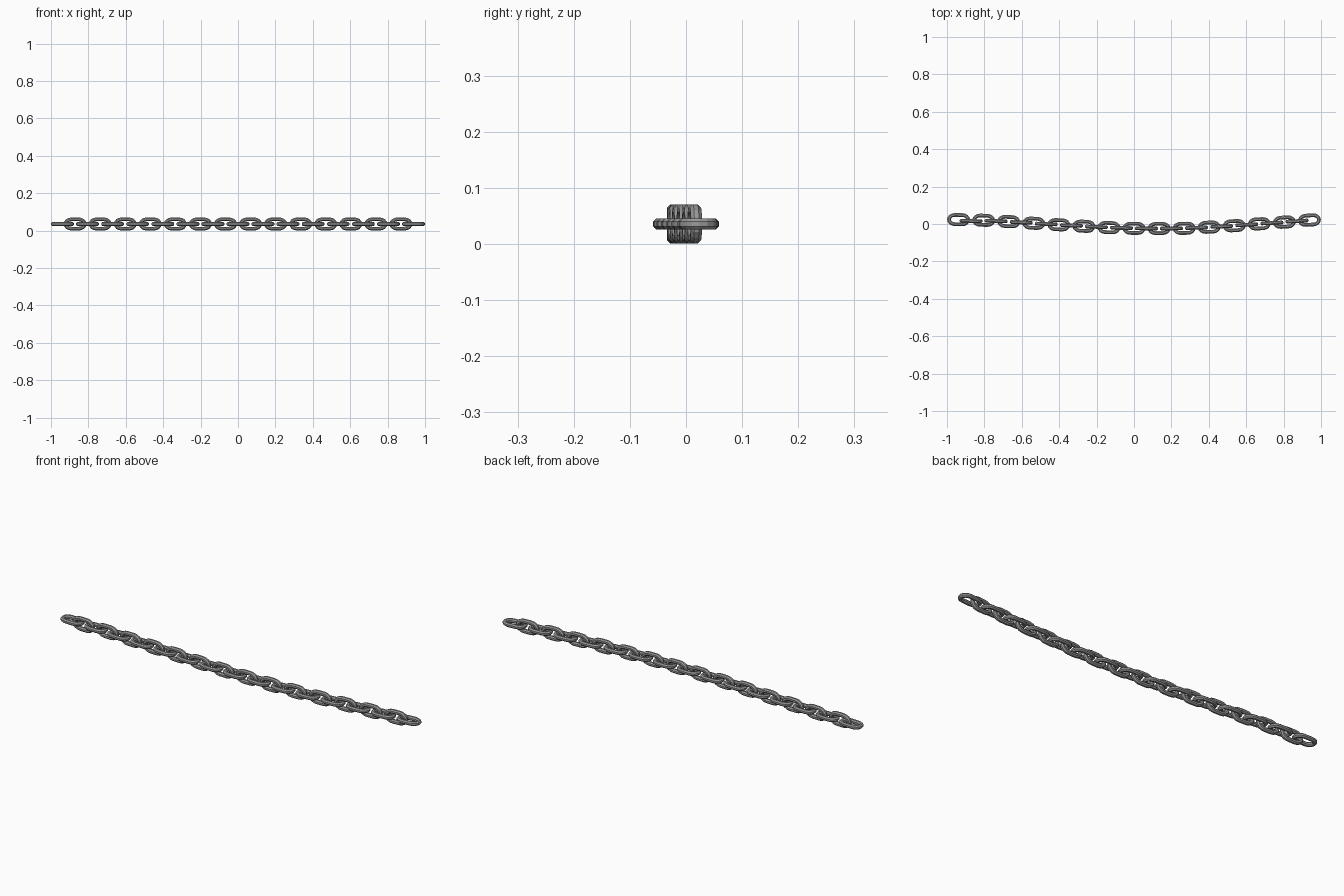
import bpy, bmesh, math
from mathutils import Matrix, Vector

if "Cube" in bpy.data.objects:
    bpy.data.objects.remove(bpy.data.objects["Cube"])

WIRE = 0.0108      # wire radius
HALF_L = 0.062     # link half length
HALF_W = 0.0355    # link half width
STEP = 0.067       # distance between link centres
STRAIGHT = 0.020   # half length of the straight sides
SIDES, ARC = 8, 8

# sideways sway of the chain, sampled at every second link
SWAY = [0.0235, 0.020, 0.013, 0.004, -0.004, -0.012, -0.019, -0.023,
        -0.0240, -0.023, -0.017, -0.009, 0.001, 0.010, 0.021]


def sway(i):
    t = max(0, min(27.999, i)) / 2
    k = int(t)
    return SWAY[k] + (SWAY[k + 1] - SWAY[k]) * (t - k)


def link_mesh():
    """Closed oval loop of round wire lying flat."""
    bm = bmesh.new()
    ry = HALF_W - WIRE
    rx = HALF_L - WIRE - STRAIGHT
    rings = []
    for side in (1, -1):
        for k in range(ARC + 1):
            a = -math.pi / 2 + math.pi * k / ARC + (0 if side > 0 else math.pi)
            out = Vector((math.cos(a) / rx, math.sin(a) / ry, 0)).normalized()
            centre = Vector((side * STRAIGHT + rx * math.cos(a), ry * math.sin(a), 0))
            ring = []
            for s in range(SIDES):
                b = 2 * math.pi * (s + 0.5) / SIDES
                ring.append(bm.verts.new(centre + out * WIRE * math.cos(b)
                                         + Vector((0, 0, WIRE * math.sin(b)))))
            rings.append(ring)
    for i, r in enumerate(rings):
        n = rings[(i + 1) % len(rings)]
        for s in range(SIDES):
            t = (s + 1) % SIDES
            bm.faces.new((r[s], n[s], n[t], r[t]))
    bmesh.ops.recalc_face_normals(bm, faces=bm.faces)
    me = bpy.data.meshes.new("chain_link")
    bm.to_mesh(me)
    bm.free()
    return me


# grey steel
steel = bpy.data.materials.new("grey_steel")
steel.diffuse_color = (0.32, 0.32, 0.32, 1)
steel.use_nodes = True
steel.node_tree.nodes["Principled BSDF"].inputs["Base Color"].default_value = steel.diffuse_color
mesh = link_mesh()
mesh.materials.append(steel)

# links alternate between lying flat and standing upright
for i in range(29):
    ob = bpy.data.objects.new(f"chain_link_{i + 1:02d}", mesh)
    bpy.context.collection.objects.link(ob)
    a, b = max(0, i - 1), min(28, i + 1)
    yaw = 0.7 * math.atan2(sway(b) - sway(a), (b - a) * STEP)
    y = min(sway(i), 0.016) if i % 2 else sway(i)
    ob.matrix_world = (Matrix.Translation(((i - 14) * STEP, y, HALF_W))
                       @ Matrix.Rotation(yaw, 4, 'Z')
                       @ Matrix.Rotation(math.pi / 2 * (i % 2), 4, 'X'))
